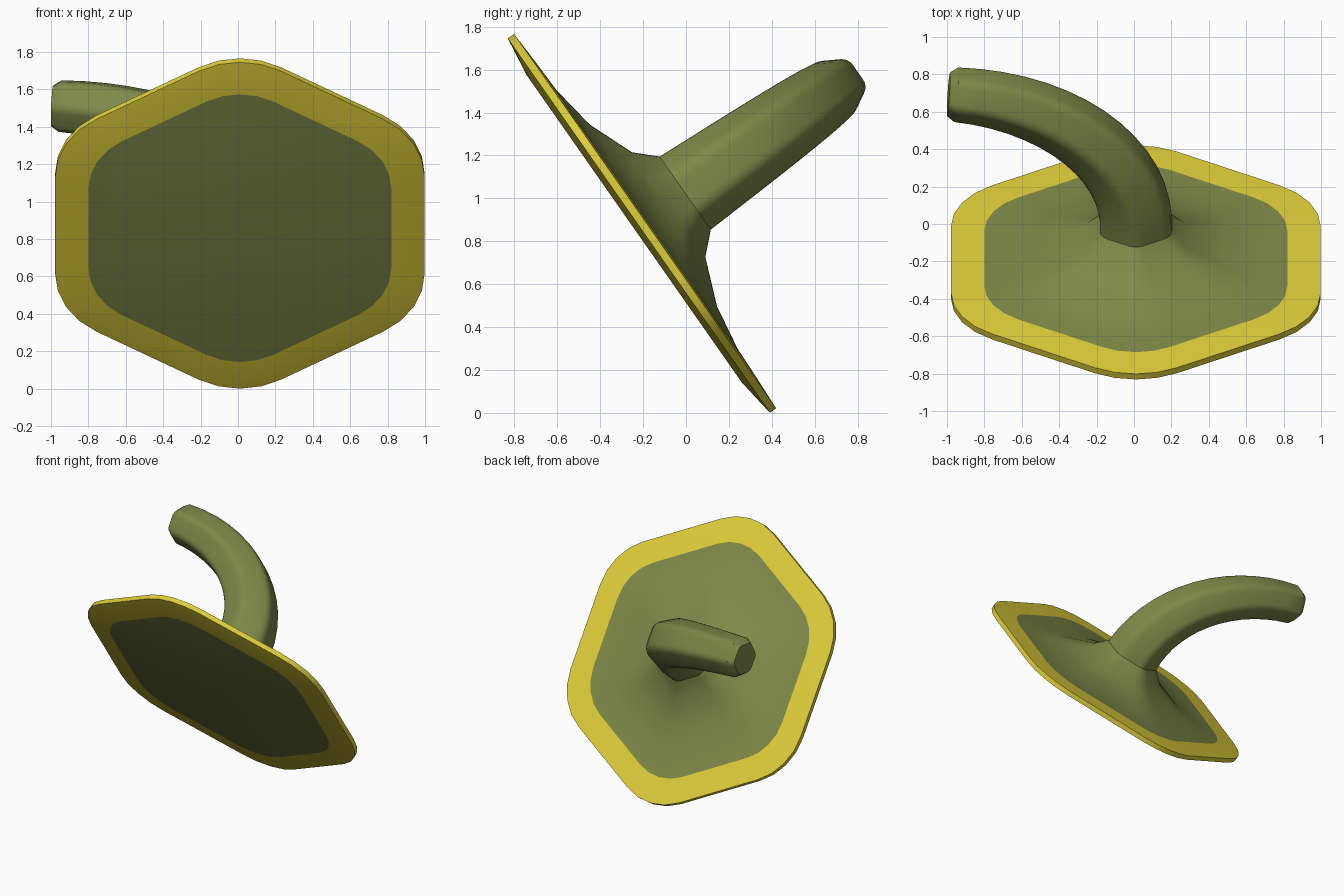
import bpy, bmesh, math
from mathutils import Vector

if "Cube" in bpy.data.objects:
    bpy.data.objects.remove(bpy.data.objects["Cube"])

# Tilted frame: N points out of the back of the plate, U runs up the plate
TILT = math.radians(55)
X = Vector((1, 0, 0))
N = Vector((0, math.sin(TILT), math.cos(TILT)))
U = Vector((0, -math.cos(TILT), math.sin(TILT)))
ORIGIN = Vector((0.01, -0.22, 0.873))


def material(name, rgb):
    m = bpy.data.materials.new(name)
    m.diffuse_color = (*rgb, 1)
    m.use_nodes = True
    m.node_tree.nodes["Principled BSDF"].inputs["Base Color"].default_value = m.diffuse_color
    return m


OLIVE = material("olive green", (0.21, 0.25, 0.065))
YELLOW = material("yellow", (0.74, 0.62, 0.042))


def rounded_hex(apothem=0.988, fillet=0.44, steps=4):
    """Hexagon with points up and down and rounded corners."""
    pts = []
    d = (apothem - fillet) / math.cos(math.pi / 6)
    for k in range(6):
        mid = math.radians(30 + 60 * k)
        for i in range(steps + 1):
            a = mid + math.radians(-30 + 60 * i / steps)
            pts.append((d * math.cos(mid) + fillet * math.cos(a),
                        0.993 * (d * math.sin(mid) + fillet * math.sin(a))))
    return pts


HEX = rounded_hex()


def ring(center, side, scale):
    return [center + side * (a * scale) + U * (b * scale) for a, b in HEX]


def loft(name, rings, yellow_bands=(), cap_start=True):
    bm = bmesh.new()
    rows = [[bm.verts.new(p) for p in r] for r in rings]
    n = len(HEX)
    for k, (lo, hi) in enumerate(zip(rows, rows[1:])):
        for i in range(n):
            j = (i + 1) % n
            f = bm.faces.new((lo[i], lo[j], hi[j], hi[i]))
            f.material_index = 1 if k in yellow_bands else 0
    if cap_start:
        bm.faces.new(rows[0][::-1])
    bm.faces.new(rows[-1])
    bmesh.ops.recalc_face_normals(bm, faces=bm.faces)
    me = bpy.data.meshes.new(name)
    bm.to_mesh(me)
    bm.free()
    me.materials.append(OLIVE)
    me.materials.append(YELLOW)
    ob = bpy.data.objects.new(name, me)
    bpy.context.collection.objects.link(ob)
    bpy.ops.object.select_all(action='DESELECT')
    ob.select_set(True)
    bpy.context.view_layer.objects.active = ob
    bpy.ops.object.shade_smooth_by_angle(angle=math.radians(32))
    return ob


# Plate: raised front panel, yellow rim, then flared back up to the neck
profile = [(0.82, -0.026), (1.0, 0.0), (1.0, 0.036), (0.82, 0.044), (0.69, 0.048),
           (0.485, 0.083), (0.28, 0.17), (0.195, 0.264)]
loft("plate", [ring(ORIGIN + N * h, X, s) for s, h in profile], yellow_bands=(0, 1, 2))

# Handle: tapering tube on an elliptical arc bending towards -x
START = ORIGIN + N * 0.262
END = math.radians(84)
A = 0.96 / (1 - math.cos(END))
B = 0.85 / math.sin(END)
STEPS = 14
rings = []
for i in range(STEPS + 1):
    t = END * i / STEPS
    tangent = (N * (B * math.cos(t)) - X * (A * math.sin(t))).normalized()
    side = X * tangent.dot(N) - N * tangent.dot(X)
    center = START + N * (B * math.sin(t)) - X * (A * (1 - math.cos(t)))
    scale = 0.195 + (0.137 - 0.195) * i / STEPS
    rings.append(ring(center, side, scale))
# Chamfered tip
rings.append(ring(center + tangent * 0.042, side, scale * 0.8))
loft("handle", rings)
